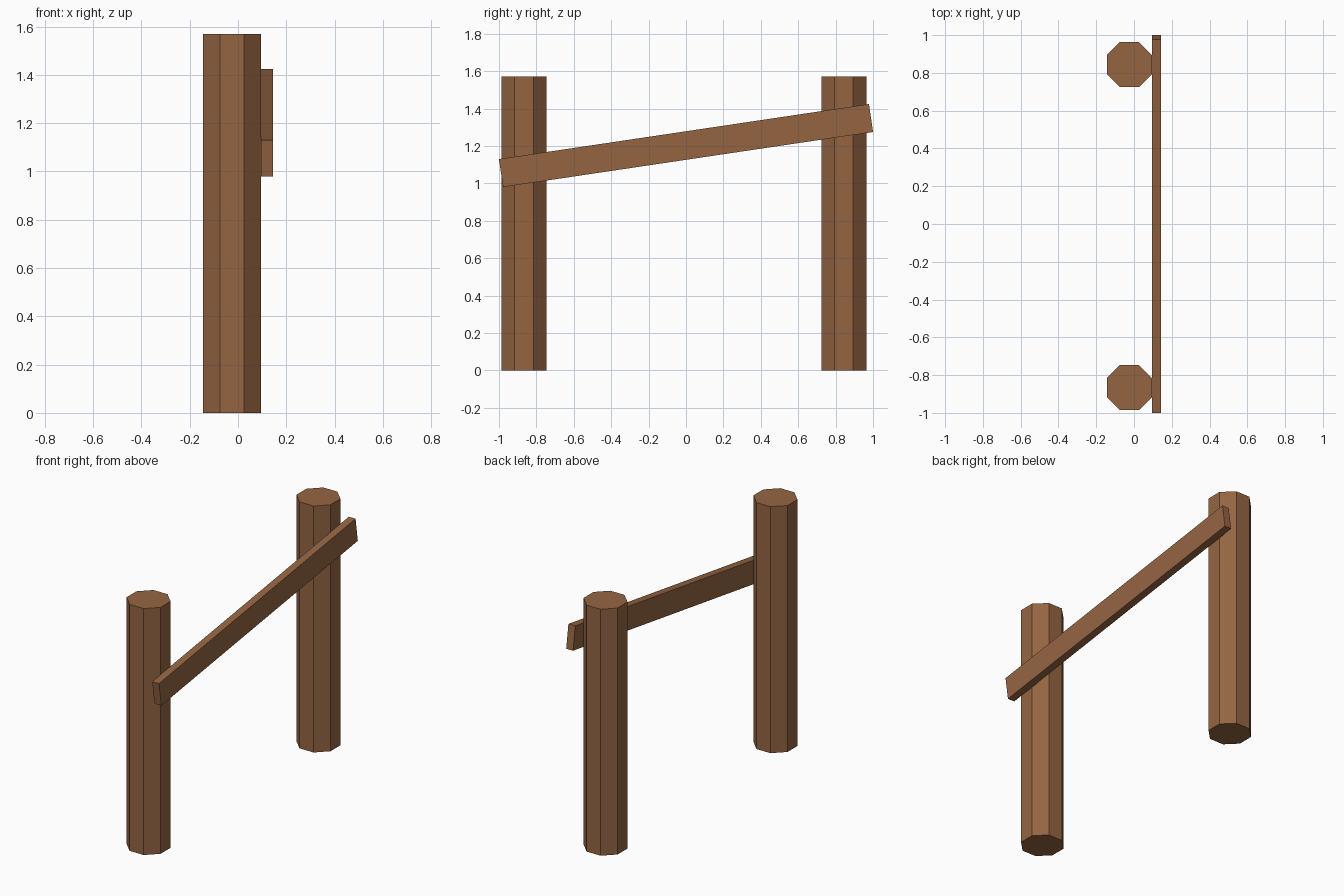
import bpy
import math

if "Cube" in bpy.data.objects:
    bpy.data.objects.remove(bpy.data.objects["Cube"])

wood = bpy.data.materials.new("brown_wood")
wood.diffuse_color = (0.30, 0.13, 0.055, 1.0)
wood.use_nodes = True
wood.node_tree.nodes["Principled BSDF"].inputs["Base Color"].default_value = wood.diffuse_color

POST_HEIGHT = 1.57
POST_APOTHEM = 0.12
POST_X = -0.024


def add_post(name, y):
    # Octagonal post with flat sides facing the axes
    bpy.ops.mesh.primitive_cylinder_add(
        vertices=8,
        radius=POST_APOTHEM / math.cos(math.pi / 8),
        depth=POST_HEIGHT,
        location=(POST_X, y, POST_HEIGHT / 2),
        rotation=(0, 0, math.pi / 8),
    )
    post = bpy.context.object
    post.name = name
    post.data.materials.append(wood)


add_post("front_post", -0.866)
add_post("back_post", 0.844)

# Sloping rail fixed to the right side of both posts
bpy.ops.mesh.primitive_cube_add(
    size=1,
    location=(0.12, 0, 1.202),
    rotation=(math.radians(8.46), 0, 0),
)
rail = bpy.context.object
rail.name = "sloping_rail"
rail.scale = (0.048, 2.0, 0.151)
rail.data.materials.append(wood)
bpy.ops.object.transform_apply(location=False, rotation=False, scale=True)
